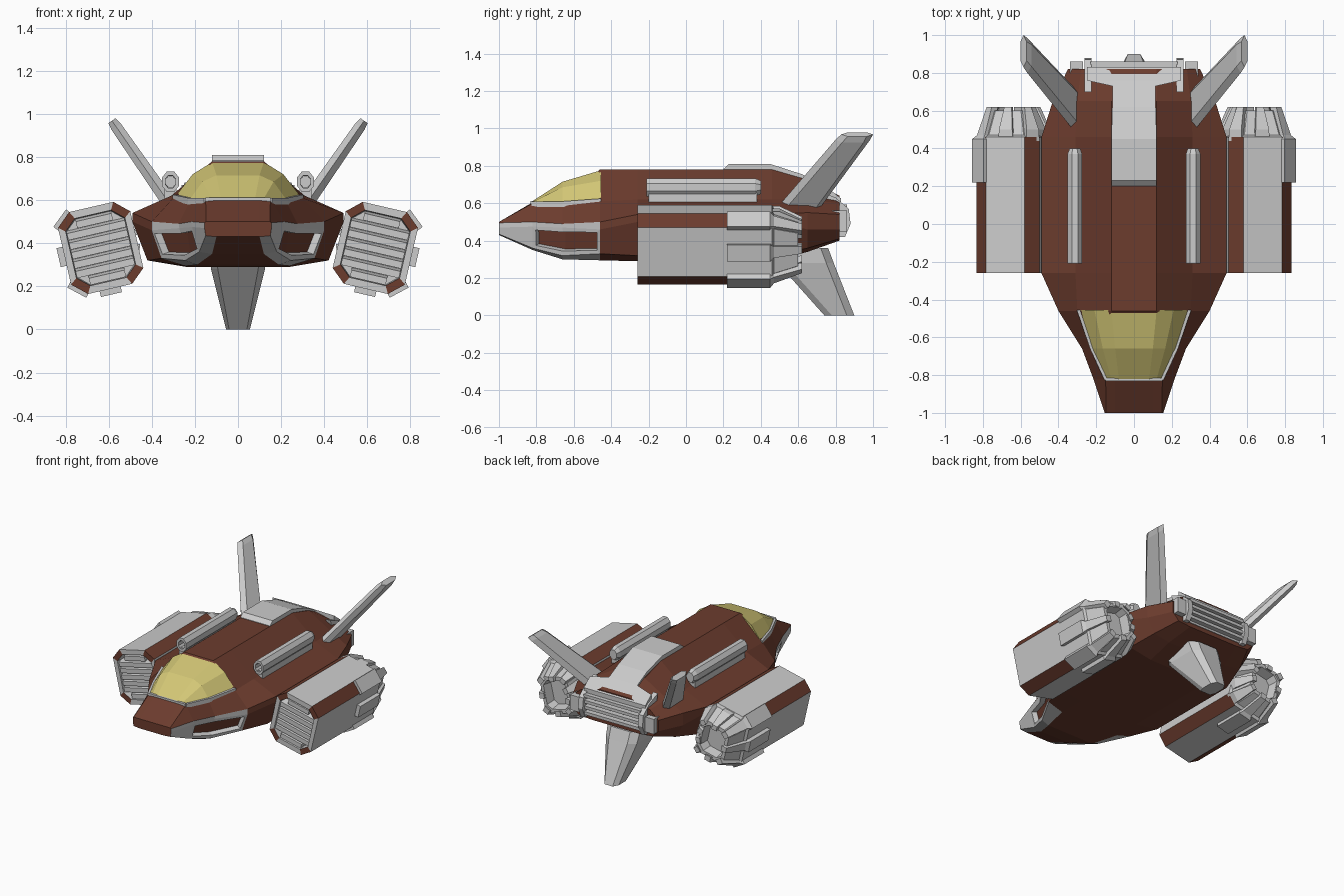
import bpy, bmesh, math
from mathutils import Vector

if "Cube" in bpy.data.objects:
    bpy.data.objects.remove(bpy.data.objects["Cube"])


def material(name, rgb):
    m = bpy.data.materials.new(name)
    m.diffuse_color = (*rgb, 1)
    m.use_nodes = True
    m.node_tree.nodes["Principled BSDF"].inputs["Base Color"].default_value = m.diffuse_color
    return m


GREY = material("hull_grey", (0.8, 0.8, 0.8))
BROWN = material("hull_brown", (0.15, 0.045, 0.027))
GLASS = material("canopy_yellow", (0.65, 0.57, 0.18))


def loft(name, rings, mats=(GREY,), pick=None, mirror=False, recess=None):
    """Skin closed rings of 3D points; pick(section, strip) gives the material slot."""
    bm = bmesh.new()
    vs = [[bm.verts.new(p) for p in r] for r in rings]
    n, sunk = len(rings[0]), []
    for i in range(len(rings) - 1):
        for j in range(n):
            k = (j + 1) % n
            f = bm.faces.new((vs[i][j], vs[i][k], vs[i + 1][k], vs[i + 1][j]))
            f.material_index = pick(i, j) if pick else 0
            if recess and recess(i, j):
                sunk.append(f)
    bm.faces.new(vs[0])
    bm.faces.new(vs[-1])
    bmesh.ops.recalc_face_normals(bm, faces=bm.faces)
    if sunk:
        bmesh.ops.inset_region(bm, faces=sunk, thickness=0.025)
        bmesh.ops.inset_region(bm, faces=sunk, thickness=0.004, depth=-0.035)
        for f in sunk:
            f.material_index = 1 - f.material_index
    me = bpy.data.meshes.new(name)
    bm.to_mesh(me)
    bm.free()
    for m in mats:
        me.materials.append(m)
    ob = bpy.data.objects.new(name, me)
    bpy.context.collection.objects.link(ob)
    if mirror:
        ob.modifiers.new("Mirror", 'MIRROR').use_mirror_merge = False
    return ob


def sym(y, half):
    """Full cross-section at y from its right half."""
    return [(x, y, z) for x, z in half] + [(-x, y, z) for x, z in reversed(half)]


def block(name, x0, x1, y0, y1, z0, z1, **kw):
    return loft(name, [[(x0, y, z0), (x1, y, z0), (x1, y, z1), (x0, y, z1)] for y in (y0, y1)], **kw)


# Fuselage: top, shoulder, edge, side, chine, keel points at each station
mid = [(.12, .78), (.31, .62), (.49, .54), (.49, .50), (.42, .32), (.24, .29)]
stations = [
    (-1.0, [(.10, .50), (.148, .50), (.155, .495), (.155, .47), (.15, .435), (.10, .43)]),
    (-.82, [(.10, .605), (.15, .60), (.215, .50), (.212, .475), (.18, .36), (.12, .35)]),
    (-.66, [(.10, .62), (.22, .60), (.275, .49), (.272, .47), (.245, .32), (.19, .30)]),
    (-.46, [(.12, .78), (.30, .61), (.40, .50), (.40, .46), (.355, .33), (.24, .295)]),
    (-.26, mid), (.46, mid),
    (.65, [(.12, .725), (.30, .62), (.43, .55), (.43, .46), (.37, .36), (.24, .34)]),
    (.82, [(.12, .64), (.28, .60), (.35, .54), (.35, .46), (.30, .41), (.20, .40)]),
]
loft("fuselage", [sym(y, h) for y, h in stations], (BROWN, GREY),
     pick=lambda i, j: int(i < 3 and j in (2, 3, 4, 6, 7, 8)),
     recess=lambda i, j: i in (1, 2) and j in (3, 7))

# Canopy and its rim
loft("canopy", [
    sym(-.82, [(.08, .612), (.12, .608), (.148, .60), (.148, .58)]),
    sym(-.66, [(.10, .715), (.165, .685), (.222, .605), (.222, .58)]),
    sym(-.455, [(.12, .776), (.21, .72), (.292, .615), (.292, .58)])], (GLASS,))
loft("canopy_side_rim", [
    [(x - .008, y, z - .02), (x + .009, y, z - .02), (x + .009, y, z + .01), (x - .008, y, z + .01)]
    for x, y, z in ((.148, -.825, .60), (.224, -.66, .60), (.294, -.455, .615))], mirror=True)
block("canopy_front_rim", -.15, .15, -.832, -.815, .585, .612)

# Spine plate flaring into the rear exhaust
loft("spine_plate", [
    [(-w, y, z - .06), (w, y, z - .06), (w, y, z), (-w, y, z)]
    for y, w, z in ((.2, .12, .783), (.23, .12, .81), (.45, .12, .81), (.62, .115, .755),
                    (.73, .115, .70), (.76, .25, .68), (.83, .25, .625))])
block("exhaust_core", -.23, .23, .7, .825, .43, .60)
for i in range(4):
    z = .445 + i * .042
    block(f"exhaust_slat_{i + 1}", -.23, .23, .80, .86, z, z + .022)
side = [(.70, .67), (.80, .63), (.87, .57), (.88, .49), (.85, .42), (.76, .42)]
loft("exhaust_bracket", [[(x, y, z) for y, z in side] for x in (.225, .262)], mirror=True)
block("rear_thruster", .27, .34, .78, .86, .45, .56, mirror=True)

# Dorsal rails: hollow-fronted octagonal tubes on a base
def rail_ring(y, s):
    return [(.313 + .04 * s * math.cos(a), y, .685 + .05 * s * math.sin(a))
            for a in (math.pi / 8 + k * math.pi / 4 for k in range(8))]


loft("dorsal_rail", [rail_ring(y, s) for y, s in
                     ((-.15, .6), (-.21, .65), (-.21, 1.05), (.37, 1.05), (.40, .75))], mirror=True)
block("rail_base", .285, .34, -.20, .38, .58, .66, mirror=True)


# Fins: six-sided blade sections
def blade(c, le, te, normal, t, bevel=.035):
    """c = (x, z) of the section; thickness t either side along normal (x, z)."""
    pts = [(le, 0), (le + bevel, 1), (te - bevel, 1), (te, 0), (te - bevel, -1), (le + bevel, -1)]
    return [(c[0] + normal[0] * t * s, y, c[1] + normal[1] * t * s) for y, s in pts]


nrm = (.82, -.57)
loft("upper_fin", [blade((.315, .58), .49, .72, nrm, .032),
                   blade((.565, .94), .80, .985, nrm, .026),
                   blade((.585, .968), .83, 1.0, nrm, .02)], mirror=True)
loft("ventral_fin", [
    [(-w * .75, le, z), (w * .75, le, z), (w, le + .04, z), (w, te - .04, z),
     (w * .6, te, z), (-w * .6, te, z), (-w, te - .04, z), (-w, le + .04, z)]
    for z, w, le, te in ((.36, .13, .42, .76), (.28, .125, .49, .79), (0, .055, .74, .90))])

# Engine nacelles, built in a tilted local frame (u outward, v up)
TILT = math.radians(13)
CU, CV = Vector((math.cos(TILT), -math.sin(TILT))), Vector((math.sin(TILT), math.cos(TILT)))
CENTRE = Vector((.637, .378))


def local(u, y, v):
    p = CENTRE + CU * u + CV * v
    return (p.x, y, p.y)


def octagon(y, s):
    a, b, c, d = .172 * s, .195 * s, .105 * s, .135 * s
    return [local(u, y, v) for u, v in ((c, b), (a, d), (a, -d), (c, -b), (-c, -b), (-a, -d), (-a, d), (-c, b))]


loft("engine_nacelle", [octagon(y, s) for y, s in
                        ((-.20, .80), (-.26, .82), (-.26, 1), (.46, 1), (.47, .90),
                         (.60, .66), (.60, .52), (.53, .46))], (GREY, BROWN),
     pick=lambda i, j: int(i in (1, 2) and j % 2 == 0), mirror=True)

# Intake slats
for i in range(7):
    v = -.135 + i * .045
    w = .085 if i in (0, 6) else .138
    loft(f"intake_slat_{i + 1}", [
        [local(-w, y, v + h - .016), local(w, y, v + h - .016), local(w, y, v + h + .016), local(-w, y, v + h + .016)]
        for y, h in ((-.25, -.006), (-.19, .008))], mirror=True)


def strap(name, angle, stops):
    """Bar following the nacelle; stops = (y, distance out, half width, thickness)."""
    a = math.radians(angle)
    n, t = Vector((math.cos(a), math.sin(a))), Vector((-math.sin(a), math.cos(a)))
    rings = []
    for y, r, w, h in stops:
        ps = [n * (r - h) - t * w, n * (r - h) + t * w, n * r + t * w, n * r - t * w]
        rings.append([local(p.x, y, p.y) for p in ps])
    loft(name, rings, mirror=True)


# Armour plates around the rear of each nacelle, with petals over the nozzle
for name, ang, r, w in (("upper_corner", 49, .235, .05), ("outer", 0, .20, .045),
                        ("lower_corner", -49, .235, .05), ("bottom", -90, .222, .05)):
    strap(f"{name}_plate", ang, ((.22, r, w, .05), (.45, r, w, .05), (.47, r - .02, w * .7, .05),
                                 (.62, r - .075, w * .45, .04)))
for i, (ang, r) in enumerate(((90, .19), (131, .215), (160, .18), (200, .18), (229, .215))):
    strap(f"nozzle_petal_{i + 1}", ang, ((.44, r, .04, .04), (.50, r, .036, .04), (.62, r - .055, .02, .035)))
